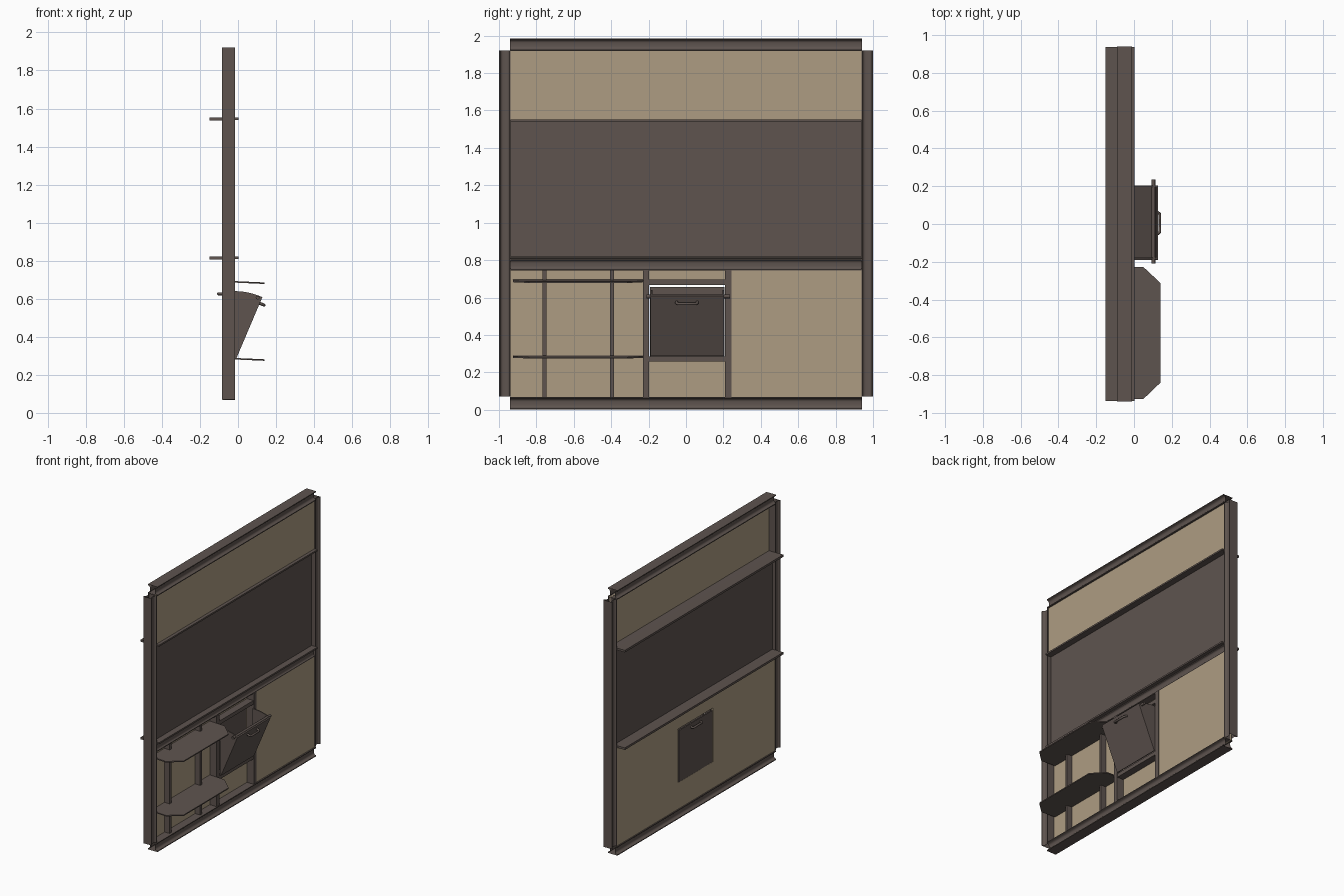
import bpy, bmesh, math
from mathutils import Vector

if "Cube" in bpy.data.objects:
    bpy.data.objects.remove(bpy.data.objects["Cube"])


def material(name, rgb):
    m = bpy.data.materials.new(name)
    m.diffuse_color = (*rgb, 1)
    m.use_nodes = True
    m.node_tree.nodes["Principled BSDF"].inputs["Base Color"].default_value = m.diffuse_color
    return m


DARK = material("dark brown metal", (0.112, 0.088, 0.078))
TAN = material("tan board", (0.42, 0.335, 0.225))


def finish(name, bm, mat, smooth=False):
    bmesh.ops.recalc_face_normals(bm, faces=bm.faces)
    me = bpy.data.meshes.new(name)
    bm.to_mesh(me)
    bm.free()
    ob = bpy.data.objects.new(name, me)
    bpy.context.collection.objects.link(ob)
    me.materials.append(mat)
    if smooth:
        bpy.ops.object.select_all(action='DESELECT')
        ob.select_set(True)
        bpy.context.view_layer.objects.active = ob
        bpy.ops.object.shade_smooth_by_angle(angle=math.radians(35))
    return ob


def extrude(name, points, offset, mat, caps=True, smooth=False):
    """Sweep a closed outline along an offset vector."""
    bm = bmesh.new()
    a = [bm.verts.new(p) for p in points]
    b = [bm.verts.new(Vector(p) + Vector(offset)) for p in points]
    n = len(a)
    for i in range(n):
        j = (i + 1) % n
        bm.faces.new((a[i], a[j], b[j], b[i]))
    if caps:
        bm.faces.new(a)
        bm.faces.new(b)
    return finish(name, bm, mat, smooth)


def box(name, x, y, z, mat):
    pts = [(x[0], y[0], z[0]), (x[1], y[0], z[0]), (x[1], y[1], z[0]), (x[0], y[1], z[0])]
    return extrude(name, pts, (0, 0, z[1] - z[0]), mat)


def tube(name, pts, r, mat):
    """Round bar following a path."""
    cu = bpy.data.curves.new(name, 'CURVE')
    cu.dimensions = '3D'
    cu.bevel_depth = r
    cu.bevel_resolution = 2
    cu.use_fill_caps = True
    sp = cu.splines.new('POLY')
    sp.points.add(len(pts) - 1)
    for p, c in zip(sp.points, pts):
        p.co = (*c, 1)
    cu.materials.append(mat)
    ob = bpy.data.objects.new(name, cu)
    bpy.context.collection.objects.link(ob)


CX = -0.05  # centre plane of the wall frame


def beam_outline(half, height):
    """I-beam section with rounded fillets, as (across, up) pairs."""
    low = [(half, 0), (half, 0.006)]
    neck, r = 0.02, half - 0.02
    for i in range(5):
        t = math.pi / 2 * i / 4
        low.append((half - 0.002 - (r - 0.002) * math.sin(t), 0.008 + 0.016 * (1 - math.cos(t))))
    right = low + [(u, height - v) for u, v in reversed(low)]
    return right + [(-u, v) for u, v in reversed(right)]


# Frame: open-ended rails and posts
for name, z, half, h in (("bottom_rail", 0, 0.04, 0.068), ("top_rail", 1.918, 0.04, 0.068),
                         ("middle_rail", 0.745, 0.03, 0.06)):
    extrude(name, [(CX + u, -0.94, z + v) for u, v in beam_outline(half, h)],
            (0, 1.88, 0), DARK, caps=False, smooth=True)
for name, s in (("left_post", -1), ("right_post", 1)):
    extrude(name, [(CX + u, s * (0.937 + v), 0.07) for u, v in beam_outline(0.035, 0.063)],
            (0, 0, 1.85), DARK, caps=False, smooth=True)

# Wall boards
box("upper_board", (-0.032, -0.022), (-0.938, 0.938), (1.55, 1.92), TAN)
box("shutter", (-0.06, -0.045), (-0.938, 0.938), (0.82, 1.545), DARK)
box("front_lower_board", (-0.03, -0.02), (0.23, 0.938), (0.068, 0.746), TAN)
for name, y, z in (("back_board_left", (-0.938, -0.2), (0.068, 0.805)),
                   ("back_board_right", (0.212, 0.938), (0.068, 0.805)),
                   ("back_board_below_hatch", (-0.2, 0.212), (0.068, 0.265)),
                   ("back_board_above_hatch", (-0.2, 0.212), (0.668, 0.805))):
    box(name, (-0.082, -0.072), y, z, TAN)

# Long counters, thicker where they overhang the back
for name, z in (("lower_counter", 0.816), ("upper_counter", 1.547)):
    prof = [(-0.15, z - 0.009), (-0.085, z - 0.009), (-0.08, z - 0.006), (0.002, z - 0.006),
            (0.002, z + 0.006), (-0.08, z + 0.006), (-0.15, z + 0.007)]
    extrude(name, [(x, -0.938, v) for x, v in prof], (0, 1.876, 0), DARK)

# Studs and cross bars in the lower bay
for i, (y, w) in enumerate(((-0.757, 0.01), (-0.395, 0.01), (-0.215, 0.016), (0.225, 0.017))):
    front = -0.03 if w < 0.012 else -0.015
    box(f"stud_{i + 1}", (-0.072, front), (y - w, y + w), (0.068, 0.747), DARK)
for name, z in (("hatch_sill", (0.257, 0.285)), ("hatch_lintel", (0.667, 0.695))):
    box(name, (-0.076, -0.018), (-0.2, 0.21), z, DARK)

# Folding shelves with clipped corners
for name, z in (("top_fold_shelf", 0.688), ("bottom_fold_shelf", 0.284)):
    out = [(-0.076, -0.228), (0.05, -0.228), (0.14, -0.312), (0.14, -0.84), (0.05, -0.926), (-0.076, -0.926)]
    extrude(name, [(x, y, z - 0.004 - 0.045 * x) for x, y in out], (0, 0, 0.008), DARK)

# Tilting hopper: wedge sides, sloped front and flat back plate
hx, hz, R = -0.018, 0.29, 0.35
arc = [(hx + R * math.sin(a), hz + R * math.cos(a)) for a in (math.radians(23 * i / 6) for i in range(7))]
for name, y in (("hopper_left_side", -0.186), ("hopper_right_side", 0.196)):
    extrude(name, [(hx, y, hz)] + [(x, y, z) for x, z in arc], (0, 0.008, 0), DARK)
s, c = math.sin(math.radians(23)), math.cos(math.radians(23))


def on_front(along, out, y):
    """Point on the sloped hopper front."""
    return (hx + along * s + out * c, y, hz + along * c - out * s)


extrude("hopper_front", [on_front(a, o, -0.19) for a, o in ((0, 0), (0.35, 0), (0.35, 0.01), (0, 0.01))],
        (0, 0.394, 0), DARK)
box("hopper_back", (-0.085, -0.075), (-0.192, 0.205), (0.268, 0.655), DARK)
tube("hopper_rod", [on_front(0.338, -0.012, -0.21), on_front(0.338, -0.012, 0.235)], 0.01, DARK)

# Handles on both faces of the hopper
grip = ((-0.05, 0), (-0.05, 0.02), (-0.042, 0.03), (0.052, 0.03), (0.06, 0.02), (0.06, 0))
tube("front_handle", [on_front(0.315, 0.005 + o, y) for y, o in grip], 0.008, DARK)
tube("back_handle", [(-0.078 - o * 0.85, y, 0.626) for y, o in grip], 0.008, DARK)
